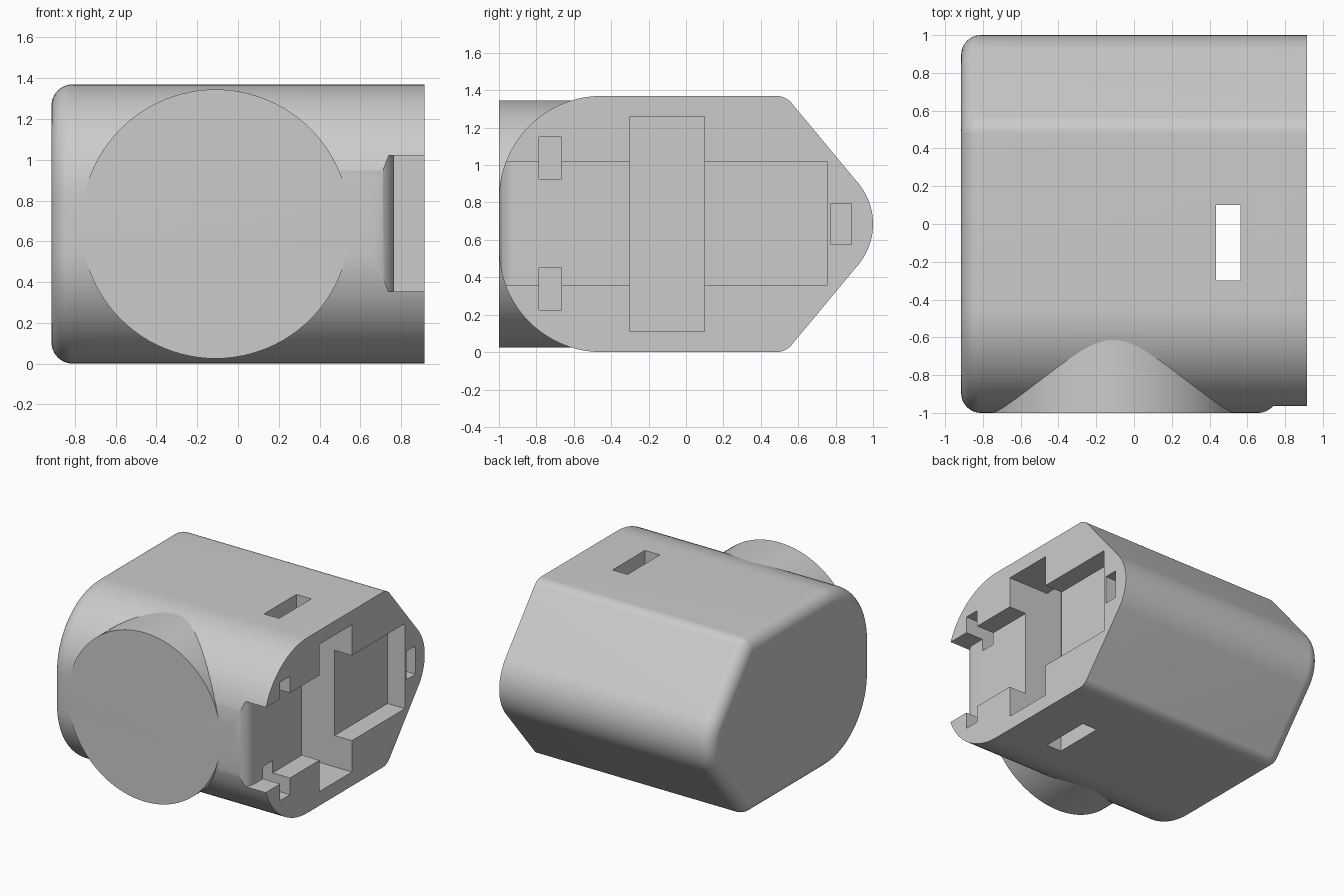
import bpy, bmesh
from math import sin, cos, radians

cube = bpy.data.objects.get("Cube")
if cube:
    bpy.data.objects.remove(cube, do_unlink=True)

grey = bpy.data.materials.new("light_grey")
grey.use_nodes = True
grey.diffuse_color = (0.6, 0.6, 0.6, 1)
grey.node_tree.nodes["Principled BSDF"].inputs["Base Color"].default_value = (0.6, 0.6, 0.6, 1)


def loft(name, loops):
    """Skin a row of equal point loops and cap both ends."""
    bm = bmesh.new()
    rings = [[bm.verts.new(p) for p in loop] for loop in loops]
    n = len(rings[0])
    for a, b in zip(rings, rings[1:]):
        for i in range(n):
            j = (i + 1) % n
            bm.faces.new((a[i], a[j], b[j], b[i]))
    bm.faces.new(rings[0])
    bm.faces.new(rings[-1])
    bmesh.ops.recalc_face_normals(bm, faces=bm.faces)
    mesh = bpy.data.meshes.new(name)
    bm.to_mesh(mesh)
    bm.free()
    mesh.materials.append(grey)
    ob = bpy.data.objects.new(name, mesh)
    bpy.context.collection.objects.link(ob)
    return ob


def box(name, x, y, z):
    corners = [(x[0], y[0]), (x[1], y[0]), (x[1], y[1]), (x[0], y[1])]
    return loft(name, [[(px, py, h) for px, py in corners] for h in z])


def select(ob):
    bpy.ops.object.select_all(action='DESELECT')
    ob.select_set(True)
    bpy.context.view_layer.objects.active = ob


def smooth(ob):
    select(ob)
    bpy.ops.object.shade_smooth_by_angle(angle=radians(30))


def cut(ob, cutter):
    cutter.hide_render = True
    mod = ob.modifiers.new("cut", 'BOOLEAN')
    mod.operation = 'DIFFERENCE'
    mod.solver = 'EXACT'
    mod.object = cutter
    select(ob)
    bpy.ops.object.modifier_apply(modifier=mod.name)
    bpy.data.objects.remove(cutter, do_unlink=True)


# Side profile as tangent arcs: centre y, centre z, radius, start and end angle
MID, TILT, STEPS = 0.685, 39.9, 20
ARCS = [
    (0.66, MID, 0.34, -TILT, TILT),
    (0.481, 1.26, 0.11, TILT, 90),
    (-0.45, 0.82, 0.55, 90, 180),
    (-0.45, 0.55, 0.55, 180, 270),
    (0.481, 0.11, 0.11, 270, 360 - TILT),
]


def profile(x, inset):
    pts = []
    for cy, cz, r, a0, a1 in ARCS:
        for i in range(STEPS + 1):
            a = radians(a0 + (a1 - a0) * i / STEPS)
            pts.append((x, cy + (r - inset) * cos(a), cz + (r - inset) * sin(a)))
    return pts


# Body with one rounded end and one flat end
END, ROUND = 0.915, 0.105
loops = []
for i in range(13):
    t = radians(90 * i / 12)
    loops.append(profile(-END + ROUND * (1 - cos(t)), ROUND * (1 - sin(t))))
loops.append(profile(END, 0))
body = loft("body", loops)

# Shallow channel that leaves through the front over a rounded lip
FLOOR, LIP = 0.765, 0.11
outline = [(1.1, -1.1), (1.1, 0.755), (FLOOR, 0.755)]
for i in range(13):
    t = radians(90 * i / 12)
    outline.append((FLOOR - LIP + LIP * cos(t), -1 + LIP - LIP * sin(t)))
outline.append((FLOOR - LIP, -1.1))
cut(body, loft("channel", [[(x, y, z) for x, y in outline] for z in (0.355, 1.02)]))

# Deep pocket and the strap slot through top and bottom
cut(body, box("deep_pocket", (0.435, 1.1), (-0.3, 0.1), (0.11, 1.26)))
cut(body, box("strap_slot", (0.435, 0.565), (-0.3, 0.1), (-0.2, 1.6)))

# Peg sockets
for y0, y1, z0, z1 in ((-0.785, -0.665, 0.925, 1.15),
                       (-0.785, -0.665, 0.225, 0.45),
                       (0.775, 0.885, 0.575, 0.795)):
    cut(body, box("peg_socket", (0.665, 1.1), (y0, y1), (z0, z1)))
smooth(body)

# Round front boss, flush with the front of the body
ring = [radians(360 * i / 96) for i in range(96)]
boss = loft("front_boss", [[(-0.11 + 0.66 * cos(a), y, MID + 0.66 * sin(a)) for a in ring]
                           for y in (-1, -0.4)])
smooth(boss)
